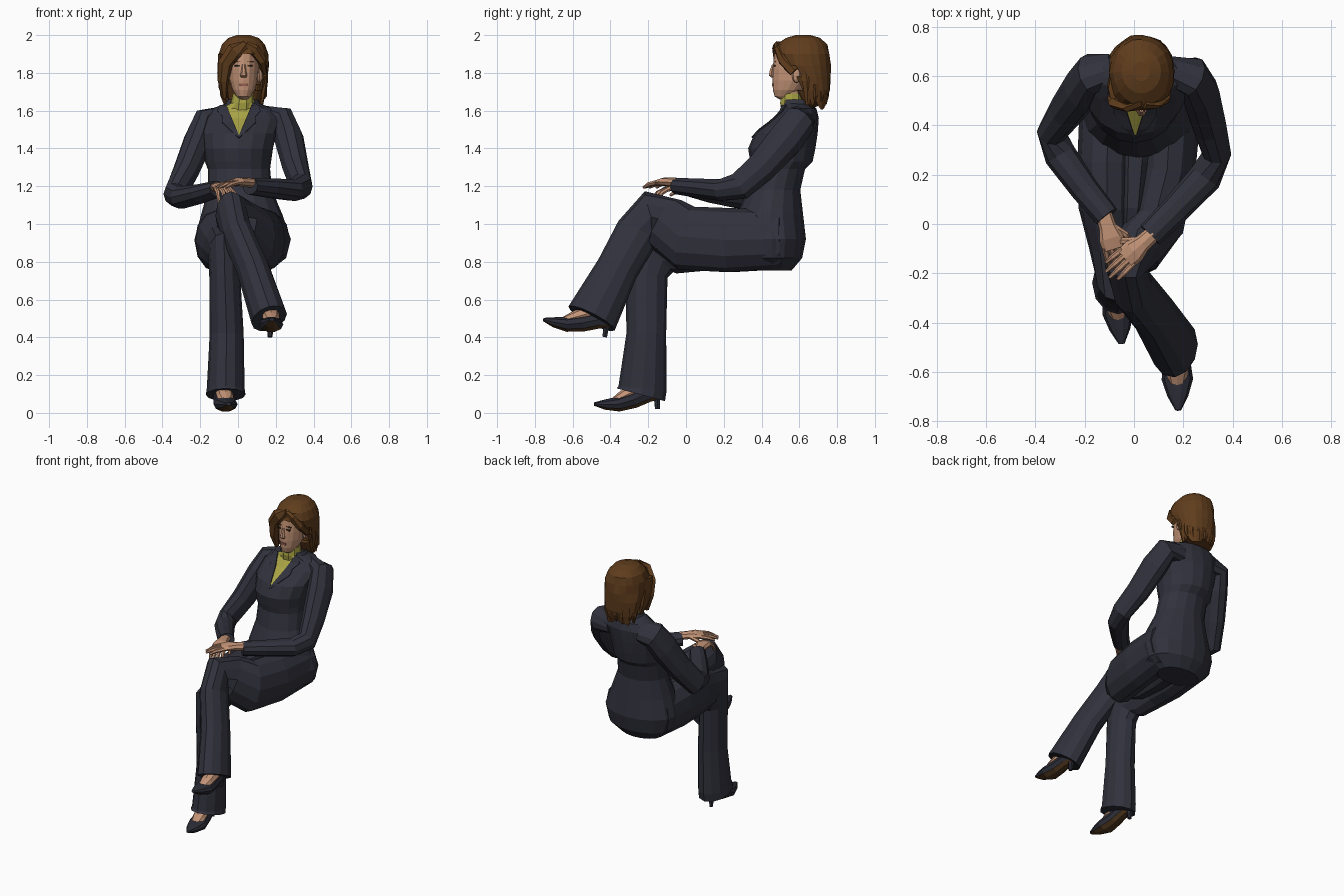
import bpy, bmesh, math, random
from mathutils import Vector as V, Matrix
from mathutils.bvhtree import BVHTree

random.seed(4)
X, Z = V((1, 0, 0)), V((0, 0, 1))

def mat(name, r, g, b):
    m = bpy.data.materials.new(name)
    m.diffuse_color = (r, g, b, 1)
    return m

SUIT = mat("dark suit cloth", .030, .031, .045)
SHOE = mat("dark shoe leather", .024, .025, .037)
SOLE = mat("brown sole", .085, .04, .013)
SKIN = mat("skin", .54, .29, .18)
SHIRT = mat("yellow green shirt", .40, .37, .06)
HAIR = mat("brown hair", .115, .046, .012)
EYE = mat("dark eye", .03, .02, .015)
LIP = mat("lips", .30, .11, .08)

def finish(bm, name, *mats):
    bmesh.ops.recalc_face_normals(bm, faces=bm.faces)
    me = bpy.data.meshes.new(name)
    bm.to_mesh(me)
    bm.free()
    for m in mats:
        me.materials.append(m)
    ob = bpy.data.objects.new(name, me)
    bpy.context.collection.objects.link(ob)
    return ob

def loft(secs, n=10, axis=None, side=X):
    """Skin elliptical rings (x, y, z, half width, half depth) along a path."""
    bm = bmesh.new()
    pts = [V(s[:3]) for s in secs]
    rings = []
    for i, s in enumerate(secs):
        t = axis or (pts[min(i + 1, len(pts) - 1)] - pts[max(i - 1, 0)]).normalized()
        u = (side - t * side.dot(t)).normalized()
        v = t.cross(u)
        rings.append([bm.verts.new(pts[i] + u * s[3] * math.cos(a) + v * s[4] * math.sin(a))
                      for a in (2 * math.pi * k / n for k in range(n))])
    for p, q in zip(rings, rings[1:]):
        for k in range(n):
            bm.faces.new((p[k], p[(k + 1) % n], q[(k + 1) % n], q[k]))
    bm.faces.new(rings[0])
    bm.faces.new(rings[-1])
    bmesh.ops.recalc_face_normals(bm, faces=bm.faces)
    return bm

def tube(name, m, secs, **kw):
    return finish(loft(secs, **kw), name, m)

def ball(name, m, loc, size, seg=8):
    bm = bmesh.new()
    bmesh.ops.create_uvsphere(bm, u_segments=seg, v_segments=6, radius=1,
                              matrix=Matrix.LocRotScale(V(loc), None, V(size)))
    return finish(bm, name, m)

def box(name, m, loc, size):
    bm = bmesh.new()
    bmesh.ops.create_cube(bm, size=1, matrix=Matrix.LocRotScale(V(loc), None, V(size)))
    return finish(bm, name, m)

# Jacket body and hips, cut along the neckline V so the shirt shows
bm = loft([(.02, .46, .755, .15, .1), (.025, .46, .82, .23, .155), (.025, .455, .92, .255, .18),
           (.02, .445, 1.05, .215, .175), (.01, .465, 1.18, .17, .14), (.005, .49, 1.29, .165, .14),
           (0, .505, 1.33, .175, .165), (0, .507, 1.4, .185, .178), (.005, .53, 1.48, .2, .167),
           (.02, .585, 1.56, .215, .118), (.025, .6, 1.612, .16, .09), (.025, .58, 1.64, .085, .075)],
          n=16, axis=Z)
VZ, VK = 1.47, .42
for s in (-1, 1):
    bmesh.ops.bisect_plane(bm, geom=bm.verts[:] + bm.edges[:] + bm.faces[:],
                           plane_co=(.005, 0, VZ), plane_no=(s, 0, -VK))
for f in bm.faces:
    c = f.calc_center_median()
    f.material_index = int(c.y < .54 and abs(c.x - .005) < (c.z - VZ) * VK)
tree = BVHTree.FromBMesh(bm)
finish(bm, "jacket_body", SUIT, SHIRT)

# Lapels laid on the chest
def on_chest(x, z):
    hit = tree.ray_cast(V((x, -1, z)), V((0, 1, 0)))[0]
    return V((x, (hit.y if hit else .56) - .009, z))

for s, side in ((-1, "right"), (1, "left")):
    bm = bmesh.new()
    rows = [[bm.verts.new(on_chest(.005 + s * ((z - VZ) * VK + w), z)) for w in (0, ow)]
            for z, ow in ((1.46, .008), (1.5, .035), (1.54, .06), (1.57, .045), (1.6, .06), (1.63, .035))]
    for a, b in zip(rows, rows[1:]):
        bm.faces.new((a[0], a[1], b[1], b[0]))
    finish(bm, side + "_lapel", SUIT).modifiers.new("thick", "SOLIDIFY").thickness = .006

# Collar, open at the front
bm = loft([(.025, .59, 1.59, .12, .1), (.025, .585, 1.66, .08, .08)], n=16, axis=Z)
bmesh.ops.delete(bm, geom=[f for f in bm.faces if f.calc_center_median().y < .53 or len(f.verts) > 4],
                 context='FACES')
finish(bm, "collar", SUIT)
tube("shirt_neck", SHIRT, [(.02, .58, 1.58, .075, .075), (.025, .56, 1.64, .062, .065),
                           (.028, .56, 1.69, .055, .058)], axis=Z)
tube("neck", SKIN, [(.028, .56, 1.68, .05, .052), (.03, .575, 1.76, .05, .055)], axis=Z)

# Sleeves
tube("left_sleeve", SUIT, [(.13, .62, 1.555, .06, .075), (.235, .6, 1.545, .075, .09), (.27, .53, 1.45, .078, .098),
                           (.305, .40, 1.30, .07, .085), (.335, .285, 1.2, .06, .078), (.29, .19, 1.18, .068, .06),
                           (.17, .06, 1.19, .06, .053), (.065, -.045, 1.2, .055, .045)])
tube("right_sleeve", SUIT, [(-.09, .625, 1.555, .06, .075), (-.175, .61, 1.54, .07, .09), (-.21, .55, 1.44, .078, .098),
                            (-.275, .46, 1.28, .07, .085), (-.335, .37, 1.155, .06, .078), (-.3, .28, 1.14, .066, .06),
                            (-.2, .14, 1.16, .058, .052), (-.11, .03, 1.185, .052, .045)])

# Hands resting on the knee
def hand(name, wrist, direction, drop, thumb):
    w, d = V(wrist), V(direction).normalized()
    across = d.cross(Z).normalized()
    def at(f, s, z):
        return tuple(w + d * f + across * s + Z * z)
    tube(name + "_palm", SKIN, [at(-.03, 0, 0) + (.033, .026), at(.03, 0, .004) + (.036, .025),
                                at(.075, 0, .006) + (.05, .023), at(.12, 0, 0) + (.048, .017)],
         n=8, side=across)
    for i, l in enumerate((.08, .1, .095, .07)):
        s = -.036 + .024 * i
        tube(f"{name}_finger_{i + 1}", SKIN,
             [at(.105, s, .002) + (.013, .013), at(.12 + l * .5, s * 1.1, -drop * .3) + (.012, .012),
              at(.12 + l, s * 1.15, -drop) + (.007, .007)], n=6, side=across)
    tube(name + "_thumb", SKIN, [at(.035, thumb * .02, 0) + (.017, .015), at(.08, thumb * .06, -.014) + (.014, .013),
                                 at(.125, thumb * .072, -.04) + (.008, .008)], n=6, side=across)

hand("left_hand", (.055, -.06, 1.218), (-.72, -.65, 0), .025, 1)
hand("right_hand", (-.115, .015, 1.192), (.28, -.9, 0), .085, -1)

# Trouser legs: right foot on the floor, left leg crossed over it
tube("right_trouser_leg", SUIT, [(-.1, .5, .91, .12, .15), (-.11, .25, .91, .12, .165), (-.11, .07, .91, .115, .16),
                                 (-.09, -.08, .87, .095, .135), (-.075, -.19, .85, .085, .16), (-.07, -.21, .72, .082, .112),
                                 (-.06, -.21, .42, .09, .105), (-.065, -.23, .13, .1, .128),
                                 (-.065, -.239, .096, .105, .132)], n=12)
tube("left_trouser_leg", SUIT, [(.15, .5, .92, .125, .155), (.135, .22, .915, .115, .17), (.09, .0, .925, .115, .172),
                                (.015, -.105, 1.0, .1, .15), (-.035, -.175, 1.04, .085, .14), (-.005, -.26, .95, .085, .118),
                                (.08, -.365, .76, .088, .112), (.165, -.5, .5, .098, .138)], n=12)
tube("trouser_lap", SUIT, [(.02, .47, .9, .12, .145), (.005, .25, .91, .09, .15), (-.005, .06, .92, .07, .14),
                           (-.02, -.05, .92, .05, .1)], n=10)

# Shoes with heel, brown sole and bare instep
def shoe(name, move, tilt, turn):
    m = Matrix.Translation(V((-.07, -.32, .02)) + V(move)) @ Matrix.Rotation(turn, 4, 'Z') \
        @ Matrix.Rotation(tilt, 4, 'X') @ Matrix.Translation((0, .32, -.02))
    bm = loft([(0, -.488, .047, .012, .009), (0, -.43, .044, .042, .028), (0, -.36, .046, .064, .041),
               (0, -.28, .07, .054, .048), (0, -.2, .105, .046, .05), (0, -.13, .115, .032, .04)], n=10)
    for f in bm.faces:
        f.material_index = int(f.normal.z < -.5)
    parts = [finish(bm, name + "_shoe", SHOE, SOLE),
             tube(name + "_heel", SHOE, [(0, -.155, .1, .028, .028), (0, -.152, .06, .016, .016),
                                         (0, -.15, .02, .013, .014)], n=6, axis=-Z),
             tube(name + "_instep", SKIN, [(0, -.385, .068, .03, .013), (0, -.34, .085, .044, .03),
                                           (0, -.27, .12, .046, .045), (0, -.22, .18, .04, .045)], n=8)]
    for p in parts:
        p.data.transform(m)

shoe("right", (0, 0, 0), 0, .12)
shoe("left", (.245, -.277, .415), -.2, .03)

# Head and face
HX = .03
tube("head", SKIN, [(HX, .53, 1.66, .025, .035), (HX, .517, 1.675, .038, .048), (HX, .54, 1.71, .06, .08),
                    (HX, .565, 1.76, .075, .108), (HX, .58, 1.82, .08, .122), (HX, .59, 1.9, .08, .122),
                    (HX, .6, 1.95, .06, .09)], n=16, axis=Z)
tube("nose", SKIN, [(HX, .462, 1.845, .009, .008), (HX, .454, 1.81, .013, .013),
                    (HX, .452, 1.787, .019, .016), (HX, .46, 1.776, .014, .01)], n=6, axis=-Z)
box("lips", LIP, (HX, .459, 1.738), (.042, .008, .014))
for s, side in ((-1, "right"), (1, "left")):
    box(side + "_eye", EYE, (HX + s * .034, .469, 1.838), (.028, .009, .009))
    box(side + "_eyebrow", HAIR, (HX + s * .036, .471, 1.859), (.036, .009, .005))
    ball(side + "_ear", SKIN, (HX + s * .085, .585, 1.785), (.018, .024, .038))

# Hair cap, open around the face, tucked behind the left ear, ragged at the nape
bm = loft([(HX, .62, 2, .035, .04), (HX, .62, 1.985, .08, .09), (HX, .615, 1.95, .115, .135),
           (HX, .612, 1.9, .132, .15), (HX, .625, 1.84, .134, .145), (HX, .652, 1.78, .13, .115),
           (HX, .67, 1.71, .122, .09), (HX, .685, 1.64, .1, .05)], n=20, axis=Z)
def window(f):
    c = f.calc_center_median()
    if c.z > 1.91:
        return False
    return c.y < (.535 if c.z > 1.83 else .61 if c.x > HX else .55)
bmesh.ops.delete(bm, geom=[f for f in bm.faces if window(f)], context='FACES')
for v in bm.verts:
    if v.co.z < 1.65:
        v.co.z += random.uniform(-.035, .025)
    elif v.co.z < 1.98:
        v.co += (v.co - V((HX, .62, v.co.z))).normalized() * random.uniform(-.005, .005)
finish(bm, "hair_cap", HAIR)

# Fringe swept from the parting, and loose locks
def lock(name, *secs):
    tube(name, HAIR, secs, n=6, side=V((1, 0, .3)))

lock("right_fringe", (.04, .485, 1.95, .025, .02), (-.015, .472, 1.915, .048, .016),
     (-.066, .492, 1.85, .04, .025), (-.078, .515, 1.76, .03, .035), (-.072, .54, 1.665, .012, .02))
lock("left_fringe", (.04, .485, 1.95, .02, .02), (.085, .485, 1.92, .034, .016),
     (.125, .515, 1.87, .025, .032), (.138, .575, 1.81, .016, .035))
lock("right_curtain", (-.085, .55, 1.9, .02, .05), (-.088, .56, 1.8, .022, .05),
     (-.08, .58, 1.72, .022, .04), (-.055, .59, 1.65, .01, .015))
lock("left_curtain", (.14, .625, 1.86, .02, .035), (.14, .64, 1.76, .02, .03), (.125, .645, 1.63, .008, .012))
for i in range(7):
    a = math.radians(10 + i * 27)
    x, y = HX + .105 * math.cos(a), .67 + .07 * math.sin(a)
    lock(f"nape_lock_{i + 1}", (x, y, 1.74, .022, .018), (x, y + .005, 1.68, .02, .014),
         (x * .9, y, 1.61 + random.uniform(0, .03), .005, .005))
